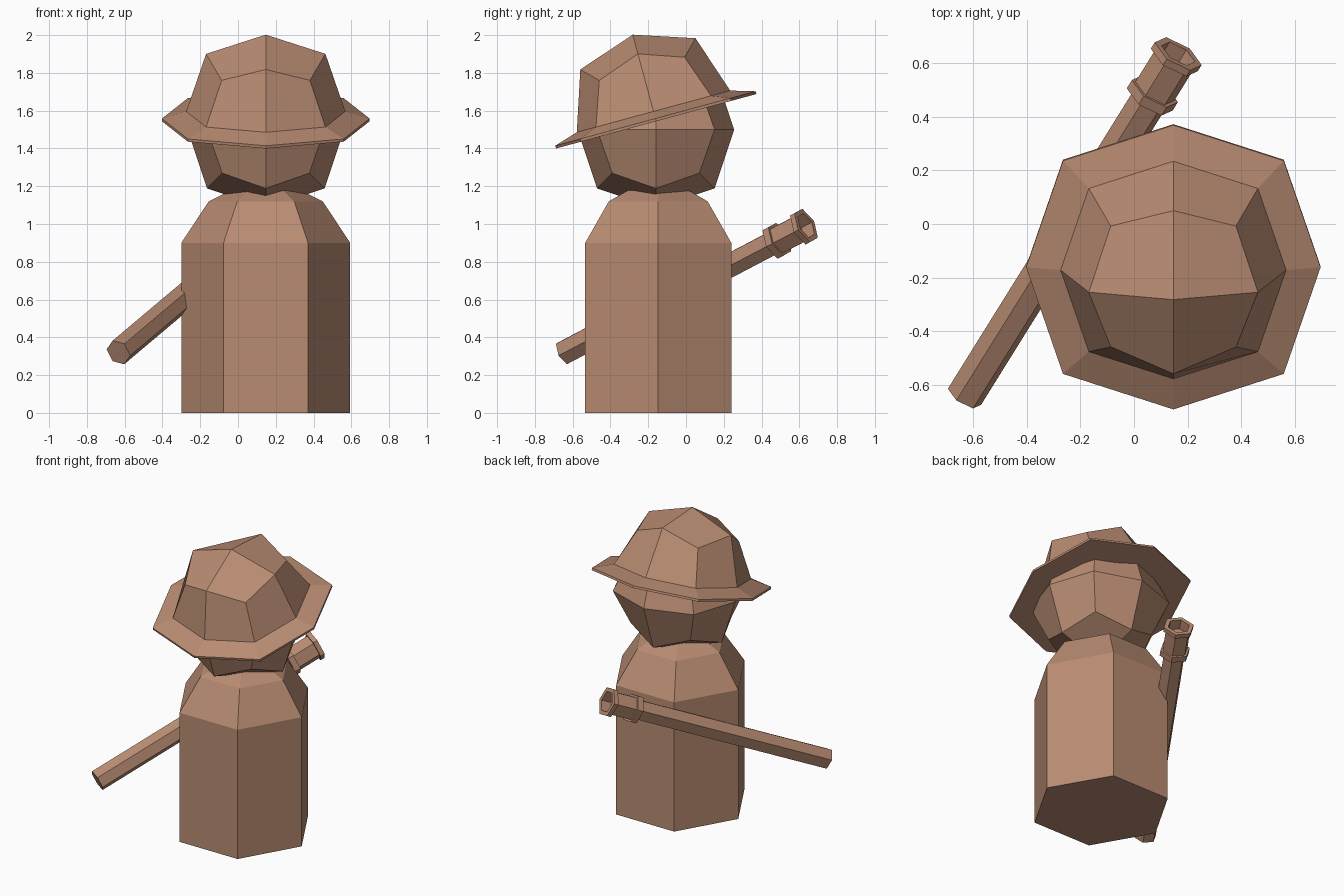
import bpy, bmesh, math
from mathutils import Matrix, Vector

if "Cube" in bpy.data.objects:
    bpy.data.objects.remove(bpy.data.objects["Cube"])

# One clay-brown material for everything
clay = bpy.data.materials.new("clay_brown")
clay.diffuse_color = (0.485, 0.262, 0.17, 1)
clay.use_nodes = True
clay.node_tree.nodes["Principled BSDF"].inputs["Base Color"].default_value = clay.diffuse_color


def finish(name, bm, matrix):
    bmesh.ops.recalc_face_normals(bm, faces=bm.faces)
    mesh = bpy.data.meshes.new(name)
    bm.to_mesh(mesh)
    bm.free()
    mesh.materials.append(clay)
    obj = bpy.data.objects.new(name, mesh)
    obj.matrix_world = matrix
    bpy.context.collection.objects.link(obj)
    return obj


def lathe(name, profile, matrix, sides=6):
    """Revolve (radius, height) points; radius 0 becomes a single pole."""
    bm = bmesh.new()
    rings = []
    for r, z in profile:
        n = sides if r else 1
        rings.append([bm.verts.new((r * math.cos(math.tau * i / sides),
                                    r * math.sin(math.tau * i / sides), z)) for i in range(n)])
    for a, b in zip(rings, rings[1:]):
        for i in range(sides):
            j = (i + 1) % sides
            quad = [a[i % len(a)], a[j % len(a)], b[j % len(b)], b[i % len(b)]]
            bm.faces.new(list(dict.fromkeys(quad)))
    for ring in (rings[0], rings[-1]):
        if len(ring) > 1:
            bm.faces.new(ring)
    return finish(name, bm, matrix)


def rounded_cube(radius):
    """Cube smoothed once: 24 quads, octagonal outline."""
    bm = bmesh.new()
    bmesh.ops.create_cube(bm, size=2)
    bmesh.ops.subdivide_edges(bm, edges=bm.edges, cuts=1, use_grid_fill=True)
    for v in bm.verts:
        corner = sum(abs(c) > 0.5 for c in v.co)
        v.co *= radius * {1: 1, 2: 0.75, 3: 5 / 9}[corner]
    return bm


def extrude_rim(bm, scale, z):
    """Extrude the open edge to a new height, scaled outwards."""
    rim = [e for e in bm.edges if e.is_boundary]
    for v in bmesh.ops.extrude_edge_only(bm, edges=rim)["geom"]:
        if isinstance(v, bmesh.types.BMVert):
            v.co = Vector((v.co.x * scale, v.co.y * scale, z))


# Body: hexagonal column with a domed shoulder
lathe("body", [(0.447, 0), (0.447, 0.9), (0.302, 1.12), (0, 1.27)],
      Matrix.Translation((0.147, -0.147, 0)))

# Head
finish("head", rounded_cube(0.415), Matrix.Translation((0.147, -0.16, 1.5)))

# Hat: upper half of a rounded cube, a sloping brim, and a flat underside
bm = rounded_cube(0.421)
bmesh.ops.delete(bm, geom=[v for v in bm.verts if v.co.z < -0.01], context='VERTS')
extrude_rim(bm, 1.306, -0.039)
extrude_rim(bm, 1.0, -0.054)
bmesh.ops.contextual_create(bm, geom=[e for e in bm.edges if e.is_boundary])
finish("hat", bm, Matrix.Translation((0.147, -0.172, 1.596))
       @ Matrix.Rotation(math.radians(15.2), 4, 'X'))

# Tube carried on the back, with a band and a hollow flared mouth
start, end = Vector((-0.633, -0.645, 0.32)), Vector((0.165, 0.636, 0.992))
axis = (end - start).normalized()
side = axis.cross(Vector((0, 0, 1))).normalized()
frame = Matrix((side, axis.cross(side), axis)).transposed().to_4x4()
L = (end - start).length
lathe("tube", [(0.071, 0), (0.071, L - 0.22), (0.098, L - 0.22), (0.098, L - 0.18),
               (0.083, L - 0.18), (0.083, L - 0.03), (0.1, L - 0.03), (0.1, L),
               (0.071, L), (0.071, L - 0.07)],
      Matrix.Translation(start) @ frame @ Matrix.Rotation(math.radians(15), 4, 'Z'))
